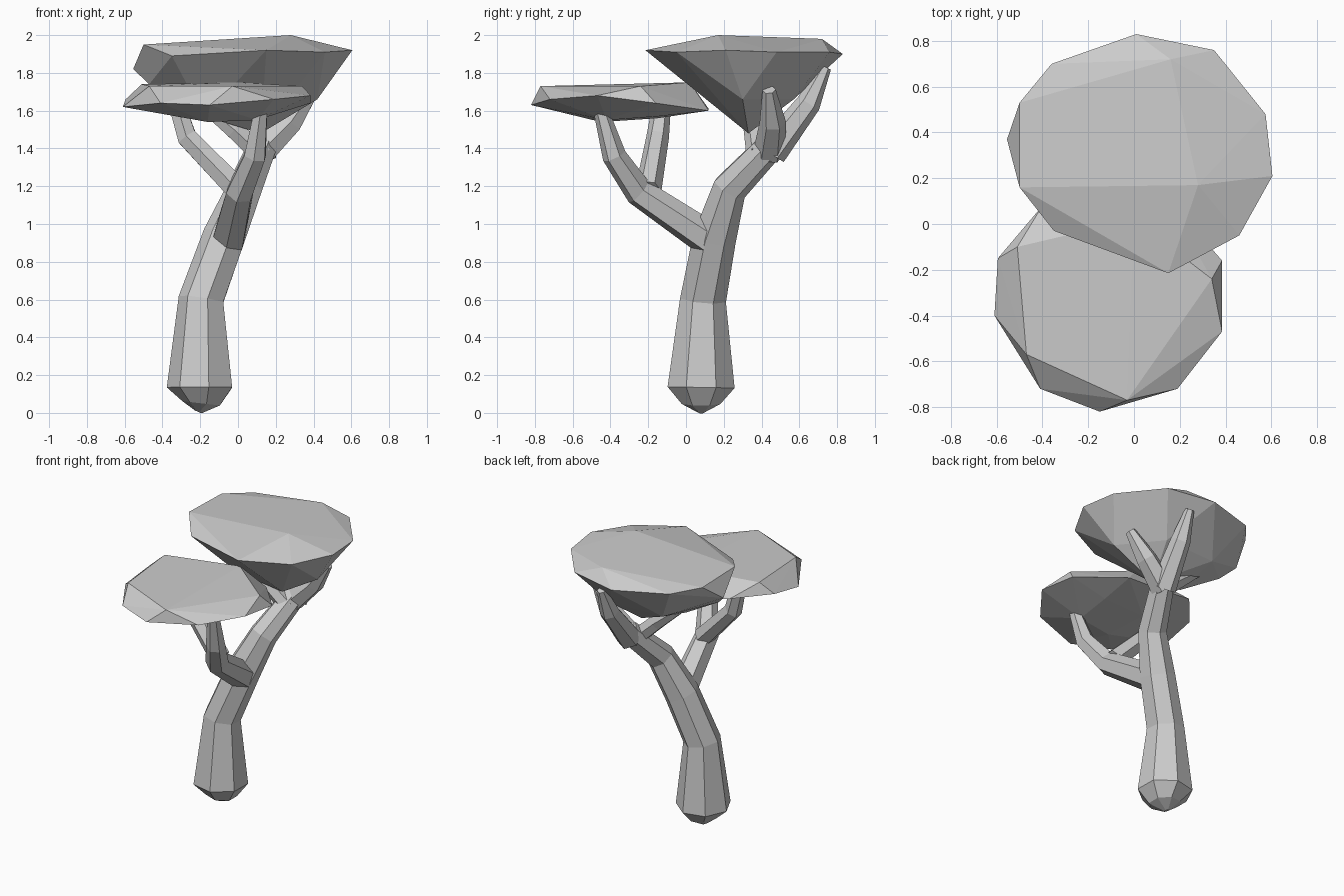
import bpy, bmesh, math
from mathutils import Vector


def finish(name, bm):
    bmesh.ops.recalc_face_normals(bm, faces=bm.faces[:])
    mesh = bpy.data.meshes.new(name)
    bm.to_mesh(mesh)
    bm.free()
    obj = bpy.data.objects.new(name, mesh)
    bpy.context.collection.objects.link(obj)


def limb(name, path, sides=6):
    """Tapered faceted tube through (x, y, z, radius) points."""
    bm = bmesh.new()
    pts = [Vector(p[:3]) for p in path]
    rings = []
    for i, p in enumerate(pts):
        t = (pts[min(i + 1, len(pts) - 1)] - pts[max(i - 1, 0)]).normalized()
        u = Vector((0, 1, 0)).cross(t).normalized()
        v = t.cross(u)
        rings.append([bm.verts.new(p + path[i][3] * (
            math.cos(a) * u + math.sin(a) * v))
            for a in (math.tau * (k + 0.5) / sides for k in range(sides))])
    for a, b in zip(rings, rings[1:]):
        for k in range(sides):
            n = (k + 1) % sides
            bm.faces.new((a[k], a[n], b[n], b[k]))
    bm.faces.new(rings[0])
    bm.faces.new(rings[-1])
    finish(name, bm)


def canopy(name, points):
    """Faceted foliage pad: convex hull of its corner points."""
    bm = bmesh.new()
    for p in points:
        bm.verts.new(p)
    bmesh.ops.convex_hull(bm, input=bm.verts[:])
    loose = [v for v in bm.verts if not v.link_faces]
    bmesh.ops.delete(bm, geom=loose, context='VERTS')
    finish(name, bm)


# Trunk with rounded root, leaning up into the rear bough
limb("trunk", [(-0.21, 0.08, 0.005, 0.02), (-0.19, 0.08, 0.05, 0.105),
               (-0.195, 0.08, 0.135, 0.182), (-0.19, 0.09, 0.60, 0.125),
               (-0.07, 0.15, 0.93, 0.118), (0.04, 0.23, 1.19, 0.095),
               (0.14, 0.46, 1.43, 0.078)], 7)

# Front bough and its side branch
limb("front_bough", [(-0.05, 0.12, 0.92, 0.095), (0.01, -0.25, 1.17, 0.078),
                     (0.09, -0.38, 1.36, 0.064), (0.12, -0.45, 1.60, 0.04)])
limb("front_side_branch", [(0.0, -0.20, 1.18, 0.07),
                           (-0.27, -0.15, 1.46, 0.06),
                           (-0.32, -0.13, 1.62, 0.05)])

# Three rear branches carrying the upper canopy
limb("rear_right_branch", [(0.12, 0.44, 1.38, 0.085),
                           (0.28, 0.46, 1.54, 0.07),
                           (0.40, 0.44, 1.71, 0.035)])
limb("rear_back_branch", [(0.13, 0.45, 1.38, 0.085),
                          (0.15, 0.65, 1.64, 0.065),
                          (0.15, 0.74, 1.83, 0.03)])
limb("rear_left_branch", [(0.13, 0.38, 1.36, 0.06),
                          (-0.02, 0.36, 1.50, 0.055),
                          (-0.27, 0.36, 1.70, 0.03)])

# Upper canopy: rim, top facets, underside
canopy("upper_canopy", [
    (0.01, 0.83, 1.90), (0.35, 0.76, 1.91), (0.575, 0.48, 1.91),
    (0.605, 0.21, 1.92), (0.46, -0.05, 1.91), (0.15, -0.215, 1.92),
    (-0.35, -0.03, 1.89), (-0.50, 0.16, 1.95), (-0.555, 0.37, 1.82),
    (-0.50, 0.53, 1.94), (-0.36, 0.70, 1.92),
    (0.28, 0.17, 2.0), (0.16, 0.72, 1.98),
    (-0.47, 0.30, 1.74), (-0.06, 0.06, 1.74), (0.12, 0.33, 1.48),
    (-0.18, 0.25, 1.57), (0.42, 0.30, 1.66), (-0.2, 0.55, 1.66),
    (0.2, 0.57, 1.66)])

# Lower canopy: rim, top facets, underside
canopy("lower_canopy", [
    (-0.15, -0.82, 1.63), (-0.41, -0.72, 1.64), (-0.61, -0.40, 1.62),
    (-0.595, -0.15, 1.66), (-0.40, 0.08, 1.66), (-0.15, 0.12, 1.61),
    (0.14, 0.12, 1.60), (0.385, -0.16, 1.64), (0.385, -0.47, 1.68),
    (0.19, -0.72, 1.66),
    (-0.03, -0.77, 1.73), (-0.47, -0.57, 1.73), (-0.51, -0.10, 1.74),
    (0.34, -0.24, 1.73), (0.0, 0.02, 1.75),
    (-0.16, -0.45, 1.54), (0.10, -0.42, 1.55), (-0.2, -0.15, 1.56),
    (0.12, -0.15, 1.57)])
